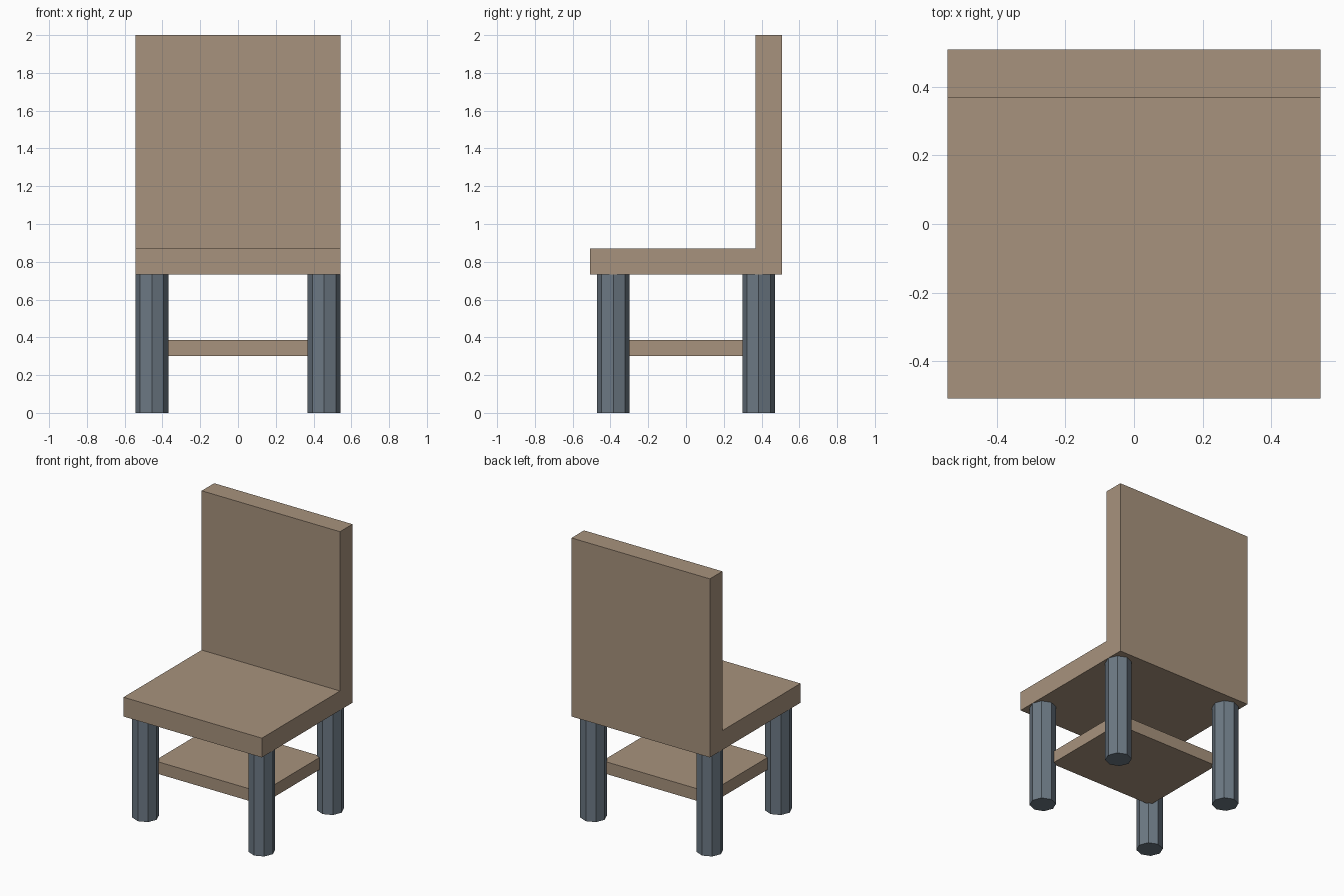
import bpy, bmesh, math

if "Cube" in bpy.data.objects:
    bpy.data.objects.remove(bpy.data.objects["Cube"])


def material(name, rgb):
    m = bpy.data.materials.new(name)
    m.diffuse_color = (*rgb, 1.0)
    m.use_nodes = True
    m.node_tree.nodes["Principled BSDF"].inputs["Base Color"].default_value = m.diffuse_color
    return m


wood = material("tan wood", (0.39, 0.29, 0.205))
steel = material("blue grey", (0.15, 0.19, 0.23))


def extrude_part(name, points, offset, mat):
    """Extrude a flat outline by an offset vector into a closed solid."""
    bm = bmesh.new()
    face = bm.faces.new([bm.verts.new(p) for p in points])
    ext = bmesh.ops.extrude_face_region(bm, geom=[face], use_keep_orig=True)
    verts = [g for g in ext["geom"] if isinstance(g, bmesh.types.BMVert)]
    bmesh.ops.translate(bm, verts=verts, vec=offset)
    bmesh.ops.recalc_face_normals(bm, faces=bm.faces)
    me = bpy.data.meshes.new(name)
    bm.to_mesh(me)
    bm.free()
    me.materials.append(mat)
    ob = bpy.data.objects.new(name, me)
    bpy.context.collection.objects.link(ob)
    return ob


HX, HY = 0.543, 0.508

# Seat and backrest: one L-shaped side profile
profile = [(-HY, 0.733), (HY, 0.733), (HY, 2.0), (0.368, 2.0), (0.368, 0.87), (-HY, 0.87)]
extrude_part("seat_and_backrest", [(-HX, y, z) for y, z in profile], (2 * HX, 0, 0), wood)

# Lower shelf, its corners end inside the legs
sx, sy = 0.42, 0.335
extrude_part("lower_shelf",
             [(-sx, -sy, 0.30), (sx, -sy, 0.30), (sx, sy, 0.30), (-sx, sy, 0.30)],
             (0, 0, 0.086), wood)

# Four octagonal legs, reaching a little into the seat
R = 0.087
for row, cy in (("front", -0.385), ("back", 0.385)):
    for side, cx in (("left", -0.456), ("right", 0.456)):
        ring = [(cx + R * math.cos(i * math.pi / 4), cy + R * math.sin(i * math.pi / 4), 0)
                for i in range(8)]
        extrude_part(f"{row}_{side}_leg", ring, (0, 0, 0.79), steel)
